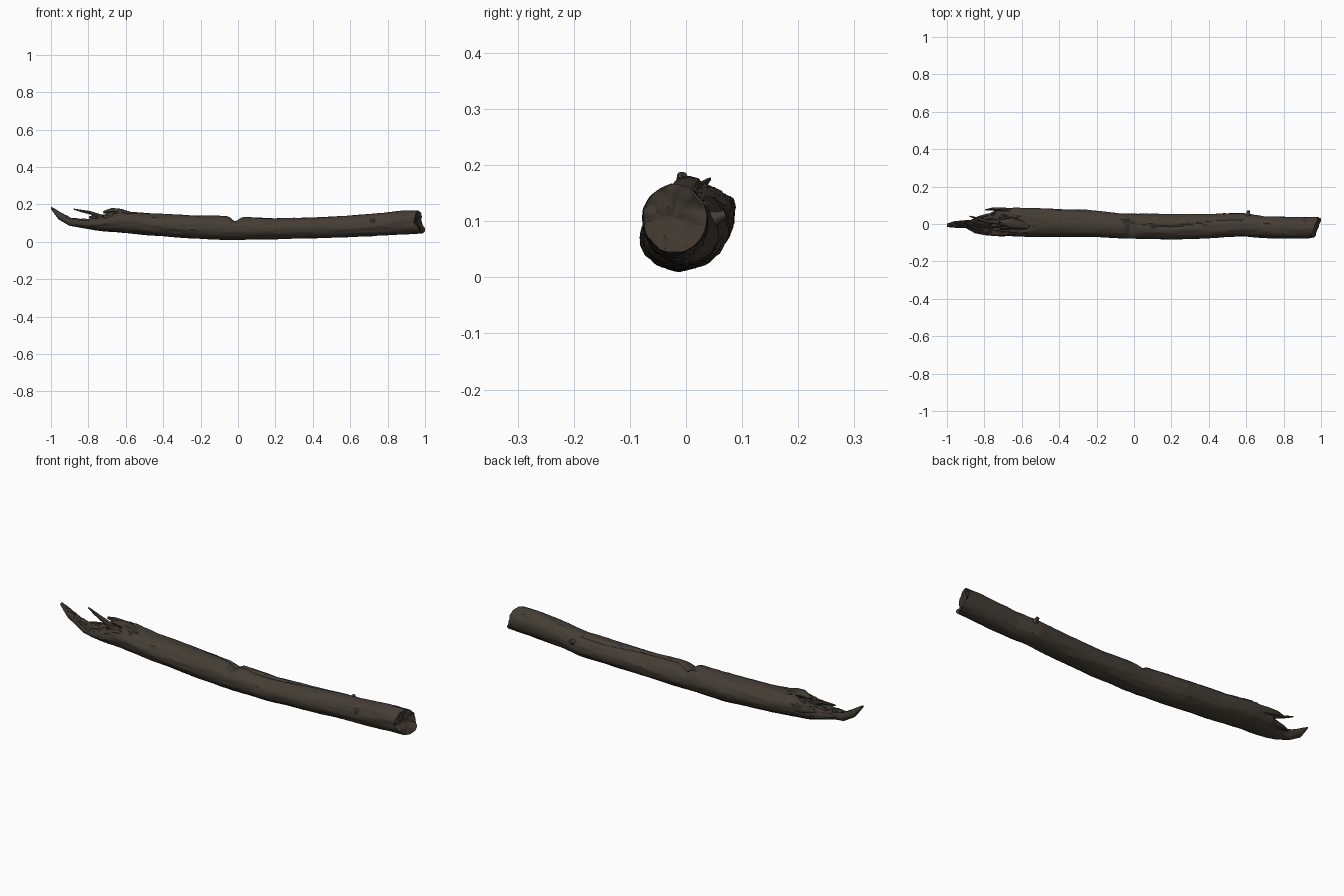
import bpy, bmesh, math
from mathutils import Vector, noise

cube = bpy.data.objects.get("Cube")
if cube:
    bpy.data.objects.remove(cube)


def material(name, color):
    m = bpy.data.materials.new(name)
    m.use_nodes = True
    m.diffuse_color = color
    bsdf = m.node_tree.nodes["Principled BSDF"]
    bsdf.inputs["Base Color"].default_value = color
    bsdf.inputs["Roughness"].default_value = 0.9
    return m


BARK = material("dark bark", (0.058, 0.047, 0.036, 1))
WOOD = material("broken wood", (0.05, 0.04, 0.03, 1))

# Trunk outline: x, bottom, top, front, back
OUTLINE = [
    (-1, .175, .188, -.016, .002), (-.96, .12, .168, -.02, .015),
    (-.9, .085, .135, -.022, .02), (-.85, .077, .128, -.05, .022),
    (-.8, .068, .13, -.06, .04), (-.74, .058, .15, -.066, .075),
    (-.64, .05, .174, -.066, .088), (-.5, .036, .155, -.068, .083),
    (-.25, .018, .143, -.07, .075), (-.06, .011, .138, -.078, .055),
    (.2, .014, .126, -.083, .053), (.4, .018, .131, -.076, .053),
    (.58, .024, .139, -.066, .059), (.7, .03, .15, -.074, .04),
    (.88, .04, .165, -.078, .037), (1, .044, .166, -.076, .036)]


def outline(x):
    for a, b in zip(OUTLINE, OUTLINE[1:]):
        if x <= b[0]:
            t = (x - a[0]) / (b[0] - a[0])
            return [p + (q - p) * t for p, q in zip(a[1:], b[1:])]
    return OUTLINE[-1][1:]


def bump(x, centre, width):
    return math.exp(-((x - centre) / width) ** 2)


def end_x(y, z):
    # Slanted broken face with a lip along its lower edge
    lip = .022 / (1 + math.exp((z - .085) * 150))
    rough = .008 * noise.noise(Vector((y * 45, z * 45, 3)))
    return .945 + .33 * (y + .075) + lip + rough


def trunk_point(x, angle):
    low, high, front, back = outline(x)
    c, s = math.cos(angle), math.sin(angle)
    # Long bark furrows plus broad lumps
    grain = noise.noise(Vector((x * 7, c * 3.5, s * 3.5)))
    fine = noise.noise(Vector((x * 22, c * 9, s * 9)))
    broken = 1 / (1 + math.exp((x + .6) * 35))
    r = 1 + .05 * grain + .025 * fine
    y = (front + back) / 2 + (back - front) / 2 * c * r
    z = (low + high) / 2 + (high - low) / 2 * s * r
    up = max(0, s)
    # Notch across the top and a crack along it
    z -= .026 * bump(x, -.015, .025) * up ** 2
    crack_at = 1.35 + .25 * math.sin(x * 9)
    z -= .008 * bump(angle, crack_at, .1) * bump(x, .25, .4)
    # Hollowed, jagged top of the snapped end
    hollow = broken * bump(angle, 1.75, .6) * min(1, (x + 1) * 6)
    z -= hollow * (.022 + .03 * noise.noise(Vector((x * 25, c * 8, 1))))
    z += broken * up * .012 * noise.noise(Vector((x * 40, c * 12, 7))) * min(1, (x + 1) * 9)
    return Vector((x, y, max(z, .001)))


def finish(name, bm, mats, angle=35):
    bmesh.ops.recalc_face_normals(bm, faces=bm.faces)
    mesh = bpy.data.meshes.new(name)
    bm.to_mesh(mesh)
    bm.free()
    for m in mats:
        mesh.materials.append(m)
    obj = bpy.data.objects.new(name, mesh)
    bpy.context.collection.objects.link(obj)
    bpy.ops.object.select_all(action='DESELECT')
    obj.select_set(True)
    bpy.context.view_layer.objects.active = obj
    bpy.ops.object.shade_smooth_by_angle(angle=math.radians(angle))
    return obj


def skin(bm, rings, mat=0):
    n = len(rings[0])
    for a, b in zip(rings, rings[1:]):
        for i in range(n):
            j = (i + 1) % n
            bm.faces.new((a[i], a[j], b[j], b[i])).material_index = mat


# Trunk, with the far end squeezed onto the slanted break
SIDES, STEPS = 56, 240
bm = bmesh.new()
rings = []
for k in range(STEPS + 1):
    x = -1 + 2 * k / STEPS
    ring = []
    for i in range(SIDES):
        p = trunk_point(x, math.tau * i / SIDES - math.pi / 2)
        if x > .8:
            p.x = .8 + (x - .8) / .2 * (end_x(p.y, p.z) - .8)
        ring.append(bm.verts.new(p))
    rings.append(ring)
skin(bm, rings)
bm.faces.new(rings[0])

# Rough end grain
rim = rings[-1]
centre = sum((v.co for v in rim), Vector()) / SIDES
caps = [rim]
for scale in (.93, .8, .6, .4, .2, .05):
    ring = []
    for v in rim:
        p = centre.lerp(v.co, scale)
        dent = .012 * (1 - scale) + .008 * noise.noise(p * 60)
        ring.append(bm.verts.new((end_x(p.y, p.z) - dent, p.y, p.z)))
    caps.append(ring)
skin(bm, caps, 1)
bm.faces.new(caps[-1]).material_index = 1
for f in bm.faces:
    c = f.calc_center_median()
    if c.x < -.66 and f.normal.z >= 0 and c.z > sum(outline(c.x)[:2]) / 2 + .01:
        f.material_index = 1
finish("log_trunk", bm, [BARK, WOOD])


def splinter(name, points, radii, mat, flat=1):
    # Tapered strip of wood following a path
    bm = bmesh.new()
    rings = []
    for p, r in zip(points, radii):
        rings.append([bm.verts.new((p[0] + r * .3 * math.sin(i * 2.3),
                                    p[1] + r * flat * math.cos(math.tau * i / 8),
                                    p[2] + r * math.sin(math.tau * i / 8)))
                      for i in range(8)])
    skin(bm, rings)
    bm.faces.new(rings[0])
    bm.faces.new(rings[-1])
    finish(name, bm, [mat])


# Splinters around the snapped end
splinter("thin_splinter", [(-.72, .01, .13), (-.79, .015, .155), (-.84, .03, .165), (-.88, .042, .175)],
         (.014, .01, .007, .003), WOOD)
splinter("back_splinter", [(-.64, .07, .12), (-.71, .078, .125), (-.76, .08, .13), (-.795, .076, .132)],
         (.024, .02, .014, .005), WOOD, .55)
splinter("low_splinter", [(-.7, .045, .1), (-.78, .045, .1), (-.83, .035, .105), (-.87, .02, .11)],
         (.026, .02, .013, .005), WOOD, .6)
splinter("top_flake", [(-.56, -.01, .145), (-.62, 0, .158), (-.67, .005, .165), (-.72, .01, .158)],
         (.012, .018, .016, .006), WOOD, 1.6)


def stub(name, position, direction, radius, length):
    # Snapped twig base with a swollen collar
    d = Vector(direction).normalized()
    bm = bmesh.new()
    rot = d.to_track_quat('Z', 'Y')
    rings = []
    for t, r in ((-1, 1.7), (0, 1.4), (.35, 1), (1, .75)):
        rings.append([bm.verts.new(Vector(position) + rot @ Vector((
            radius * r * math.cos(math.tau * i / 12),
            radius * r * math.sin(math.tau * i / 12), length * t))) for i in range(12)])
    skin(bm, rings)
    bm.faces.new(rings[0])
    bm.faces.new(rings[-1])
    finish(name, bm, [BARK])


stub("back_twig_stub", (.61, .05, .105), (.1, 1, .35), .01, .022)
stub("front_knot", (.72, -.071, .112), (0, -1, .2), .009, .005)
